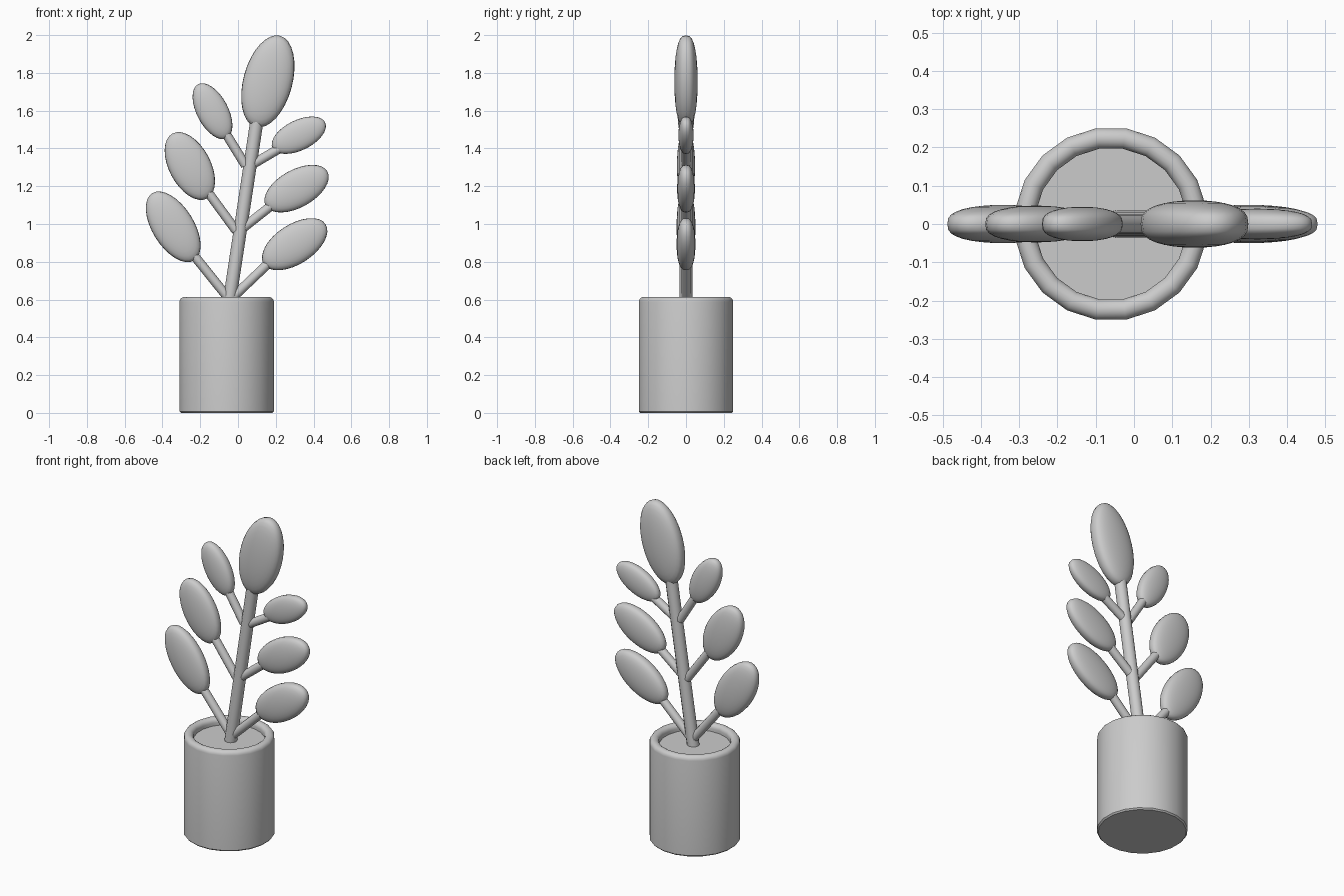
import bpy, math
from math import radians
from mathutils import Vector

cube = bpy.data.objects.get("Cube")
if cube:
    bpy.data.objects.remove(cube, do_unlink=True)

grey = bpy.data.materials.new("plain_grey")
grey.use_nodes = True
colour = (0.6, 0.6, 0.6, 1)
grey.diffuse_color = colour
grey.node_tree.nodes["Principled BSDF"].inputs["Base Color"].default_value = colour


def finish(name, angle=40):
    ob = bpy.context.object
    ob.name = name
    ob.data.materials.clear()
    ob.data.materials.append(grey)
    bpy.ops.object.shade_smooth_by_angle(angle=radians(angle))
    return ob


def rod(name, start, end, radius):
    a, b = Vector((start[0], 0, start[1])), Vector((end[0], 0, end[1]))
    bpy.ops.mesh.primitive_cylinder_add(vertices=12, radius=radius, depth=(b - a).length,
                                        location=(a + b) / 2,
                                        rotation=(b - a).to_track_quat("Z", "Y").to_euler())
    finish(name)


def leaf(name, centre, length, width, thick, tilt):
    # Flattened pillow: half sizes along the leaf, across it, and front to back
    bpy.ops.mesh.primitive_uv_sphere_add(segments=32, ring_count=16, radius=1)
    ob = bpy.context.object
    for v in ob.data.vertices:
        x, y, z = v.co
        depth = math.copysign(abs(z) ** 0.7, z)
        v.co = (x * length, depth * thick, y * width)
    ob.location = (centre[0], 0, centre[1])
    ob.rotation_euler = (0, -radians(tilt), 0)
    finish(name, 80)


# Pot: one lathed profile with rounded rim, soil recess and flat base
POT_X, SIDES = -0.06, 20
profile = [(0, 0), (0.245, 0), (0.253, 0.008), (0.253, 0.588)]
for i in range(1, 8):
    a = math.pi * i / 8
    profile.append((0.226 + 0.027 * math.cos(a), 0.588 + 0.026 * math.sin(a)))
profile += [(0.199, 0.588), (0.199, 0.57), (0, 0.57)]

verts, faces = [], []
for r, z in profile[1:-1]:
    for k in range(SIDES):
        a = 2 * math.pi * (k + 0.5) / SIDES
        verts.append((r * math.cos(a), r * math.sin(a), z))
rings = len(profile) - 2
for j in range(rings - 1):
    for k in range(SIDES):
        n = (k + 1) % SIDES
        faces.append((j * SIDES + k, j * SIDES + n, (j + 1) * SIDES + n, (j + 1) * SIDES + k))
faces.append(tuple(reversed(range(SIDES))))
faces.append(tuple(range((rings - 1) * SIDES, rings * SIDES)))
mesh = bpy.data.meshes.new("pot")
mesh.from_pydata(verts, [], faces)
pot = bpy.data.objects.new("pot", mesh)
pot.location.x = POT_X
bpy.context.collection.objects.link(pot)
bpy.ops.object.select_all(action="DESELECT")
pot.select_set(True)
bpy.context.view_layer.objects.active = pot
finish("pot")

# Main stem and the large leaf at its top
rod("stem", (-0.05, 0.56), (0.105, 1.58), 0.035)
leaf("top_leaf", (0.158, 1.755), 0.25, 0.13, 0.062, 75)

# Side branches: start, end, then leaf centre, half length, half width, thickness, tilt
branches = {
    "lower_left": ((-0.04, 0.60), (0.17, 0.80), (0.30, 0.893), 0.195, 0.105, 0.05, 33),
    "middle_left": ((-0.01, 0.95), (0.18, 1.10), (0.31, 1.187), 0.187, 0.10, 0.047, 29),
    "upper_left": ((0.05, 1.30), (0.22, 1.40), (0.322, 1.47), 0.155, 0.08, 0.04, 26),
    "lower_right": ((-0.045, 0.60), (-0.23, 0.83), (-0.343, 0.985), 0.21, 0.11, 0.05, 122),
    "middle_right": ((-0.01, 0.965), (-0.16, 1.17), (-0.255, 1.307), 0.195, 0.11, 0.048, 118),
    "upper_right": ((0.04, 1.31), (-0.065, 1.48), (-0.135, 1.597), 0.162, 0.083, 0.045, 118),
}
for side, (start, end, centre, length, width, thick, tilt) in branches.items():
    rod(side + "_branch", start, end, 0.025)
    leaf(side + "_leaf", centre, length, width, thick, tilt)
